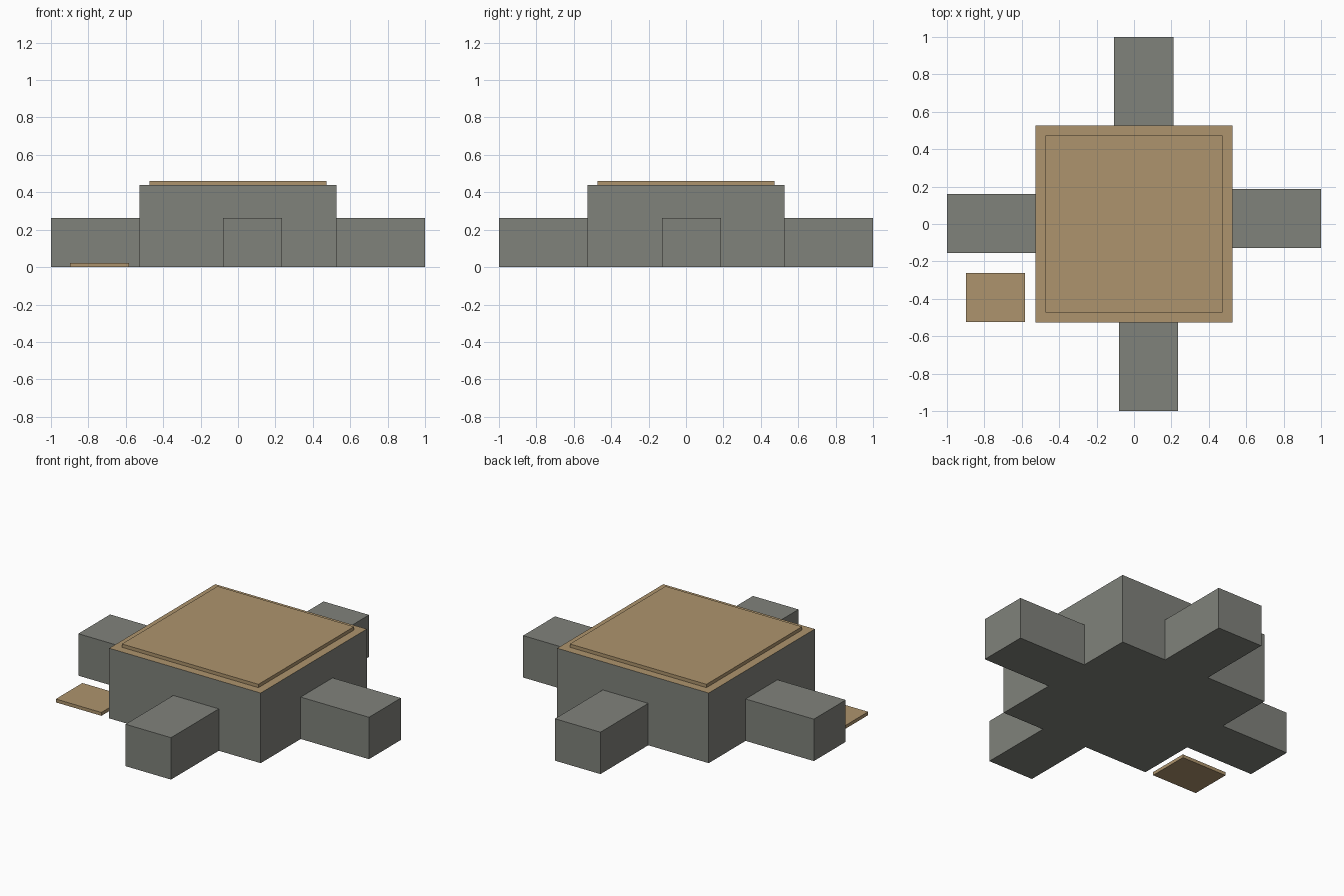
import bpy
import bmesh
from mathutils import Vector

cube = bpy.data.objects.get("Cube")
if cube:
    bpy.data.objects.remove(cube, do_unlink=True)


def make_material(name, rgb):
    mat = bpy.data.materials.new(name)
    mat.use_nodes = True
    color = (*rgb, 1.0)
    mat.diffuse_color = color
    bsdf = mat.node_tree.nodes["Principled BSDF"]
    bsdf.inputs["Base Color"].default_value = color
    bsdf.inputs["Roughness"].default_value = 0.9
    return mat


stone = make_material("stone grey", (0.216, 0.223, 0.198))
sand = make_material("sand tan", (0.423, 0.296, 0.153))


def box(name, low, high, mat, top_mat=None):
    """Box between two corners, with an optional colour for its top face."""
    low, high = Vector(low), Vector(high)
    bm = bmesh.new()
    bmesh.ops.create_cube(bm, size=1.0)
    bmesh.ops.scale(bm, vec=high - low, verts=bm.verts)
    mesh = bpy.data.meshes.new(name)
    mesh.materials.append(mat)
    if top_mat:
        mesh.materials.append(top_mat)
        bm.normal_update()
        for face in bm.faces:
            face.material_index = int(face.normal.z > 0.5)
    bm.to_mesh(mesh)
    bm.free()
    obj = bpy.data.objects.new(name, mesh)
    obj.location = (low + high) / 2
    bpy.context.collection.objects.link(obj)
    return obj


HALF = 0.526    # half width of the main block
BODY_H = 0.44   # main block height
ARM_H = 0.263   # height of the four side blocks
ARM_W = 0.316   # width of the four side blocks
SLAB = 0.021    # thickness of the thin plates

# Main block with a tan roof, and the raised slab on it
box("main_block", (-HALF, -HALF, 0), (HALF, HALF, BODY_H), stone, sand)
box("roof_slab", (-0.474, -0.474, BODY_H), (0.474, 0.474, BODY_H + SLAB), sand)

# Four side blocks, each shifted a little along its wall
for name, axis, sign, start in (
    ("front_block", 1, -1, -0.081),
    ("back_block", 1, 1, -0.106),
    ("left_block", 0, 1, -0.129),
    ("right_block", 0, -1, -0.156),
):
    low, high = [0, 0, 0], [0, 0, ARM_H]
    low[axis], high[axis] = sorted((sign * HALF, sign * 1.0))
    low[1 - axis], high[1 - axis] = start, start + ARM_W
    box(name, low, high, stone)

# Loose plate on the ground beside the front right corner
box("ground_plate", (-0.898, -0.524, 0), (-0.582, -0.261, SLAB), sand)
